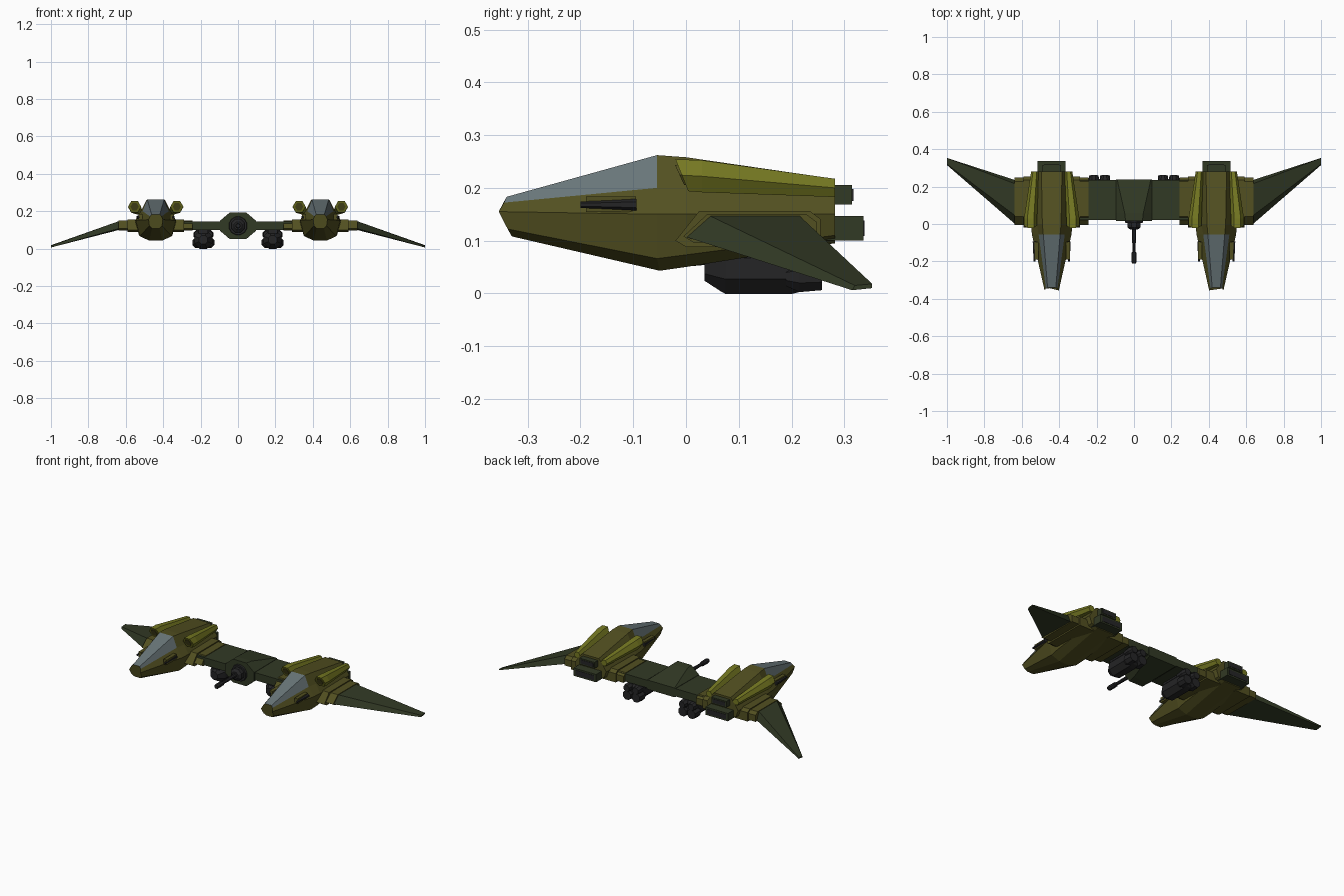
import bpy, bmesh
from math import sin, cos, pi

cube = bpy.data.objects.get("Cube")
if cube:
    bpy.data.objects.remove(cube, do_unlink=True)


def material(name, r, g, b):
    m = bpy.data.materials.new(name)
    m.use_nodes = True
    m.diffuse_color = (r, g, b, 1)
    m.node_tree.nodes["Principled BSDF"].inputs["Base Color"].default_value = (r, g, b, 1)
    return m


OLIVE = material("olive", 0.085, 0.08, 0.015)
LIME = material("light green", 0.18, 0.19, 0.016)
GREEN = material("dark green", 0.031, 0.041, 0.018)
GLASS = material("blue grey glass", 0.14, 0.18, 0.19)
BLACK = material("charcoal", 0.018, 0.018, 0.019)

HULL_X = 0.44


def loft(name, rings, mats, mirror=True, rule=None):
    """Skin a row of equal rings, cap the ends, mirror across x."""
    bm = bmesh.new()
    rows = [[bm.verts.new(p) for p in ring] for ring in rings]
    n = len(rows[0])
    for a, b in zip(rows, rows[1:]):
        for i in range(n):
            j = (i + 1) % n
            bm.faces.new((a[i], a[j], b[j], b[i]))
    bm.faces.new(rows[0])
    bm.faces.new(rows[-1])
    bmesh.ops.recalc_face_normals(bm, faces=bm.faces)
    if rule:
        for f in bm.faces:
            f.material_index = rule(f)
    me = bpy.data.meshes.new(name)
    bm.to_mesh(me)
    bm.free()
    for m in mats:
        me.materials.append(m)
    ob = bpy.data.objects.new(name, me)
    bpy.context.collection.objects.link(ob)
    if mirror:
        ob.modifiers.new("Mirror", "MIRROR")
    return ob


def box(name, mat, x, y, z, mirror=True):
    rings = [[(x[0], v, z[0]), (x[1], v, z[0]), (x[1], v, z[1]), (x[0], v, z[1])] for v in y]
    return loft(name, rings, [mat], mirror)


def ring(x, y, z, r, n=8, turn=0.5, slant=0):
    pts = []
    for i in range(n):
        a = (i + turn) * 2 * pi / n
        pts.append((x + r * cos(a), y - slant * sin(a), z + r * sin(a)))
    return pts


def tube(name, mat, x, z, stations, n=8, mirror=True):
    return loft(name, [ring(x, y, z, r, n) for y, r in stations], [mat], mirror)


# Hulls: half sections (y, half width, z) from top to bottom
def hull_ring(half):
    right = [(HULL_X + w, y, z) for y, w, z in half]
    left = [(HULL_X - w, y, z) for y, w, z in reversed(half)]
    return right + left


nose = [(-.34, .022, .183), (-.345, .031, .172), (-.355, .038, .155), (-.338, .034, .122), (-.33, .02, .108)]
shoulder = [(-.055, .045, .262), (-.055, .07, .2), (-.055, .106, .15), (-.055, .085, .066), (-.05, .035, .043)]
spine = [(0, .05, .258), (0, .08, .2), (0, .11, .15), (0, .09, .073), (0, .04, .05)]
tail = [(.282, .055, .217), (.282, .08, .19), (.282, .105, .15), (.282, .09, .11), (.282, .05, .095)]


def canopy_rule(f):
    c = f.calc_center_median()
    return 1 if -.33 < c.y < -.1 and c.z > .19 else 0


loft("hull", [hull_ring(s) for s in (nose, shoulder, spine, tail)], [OLIVE, GLASS], rule=canopy_rule)

for side, label in ((-1, "inner"), (1, "outer")):
    # Side boosters with hexagonal intakes
    x0, x1 = HULL_X + side * .113, HULL_X + side * .09
    loft(label + "_booster",
         [ring(x0, -.008, .224, .035, 6, 0, .014), ring(x0, .03, .222, .035, 6, 0),
          ring(x1, .282, .2, .02, 6, 0)], [LIME])
    loft(label + "_booster_intake",
         [ring(x0, -.012, .224, .022, 6, 0, .01), ring(x0, -.004, .224, .022, 6, 0, .01)], [OLIVE])
    # Nose guns
    gx = HULL_X + side * .084
    box(label + "_gun_housing", OLIVE, (gx - .013, gx + .008), (-.19, -.095), (.154, .184))
    tube(label + "_gun_barrel", BLACK, gx + side * .008, .168, [(-.2, .006), (-.15, .008), (-.094, .011)], 6)
    # Wing roots: wide inner step and narrower outer step
    for part, w0, w1, y0, y1, z0, z1 in (("step", .05, .15, -.02, .255, .088, .156),
                                         ("wing_root", .14, .198, -.005, .248, .096, .15)):
        rings = []
        for w in (w0, w1):
            x = HULL_X + side * w
            rings.append([(x, y0, z0 + .012), (x, y0 + .045, z1), (x, y1 - .02, z1),
                          (x, y1, z1 - .015), (x, y1, z0), (x, y0 + .02, z0)])
        loft(label + "_" + part, rings, [OLIVE])

# Swept, drooping outer wings
loft("outer_wing",
     [[(.636, .0, .107), (.636, .045, .147), (.636, .215, .147), (.636, .235, .1)],
      [(1, .315, .006), (1, .32, .015), (1, .353, .018), (1, .353, .01)]], [GREEN])

# Rear engine exhausts
box("main_exhaust", GREEN, (HULL_X - .075, HULL_X + .075), (.25, .336), (.1, .147))
box("main_exhaust_opening", BLACK, (HULL_X - .062, HULL_X + .062), (.33, .338), (.109, .138))
box("upper_exhaust", GREEN, (HULL_X - .05, HULL_X + .05), (.25, .315), (.168, .205))
box("upper_exhaust_opening", BLACK, (HULL_X - .042, HULL_X + .042), (.31, .317), (.175, .198))

# Centre wing joining the hulls
box("centre_wing", GREEN, (-.3, .3), (.022, .235), (.1, .146), False)

# Central pod fading into the wing at the rear
def pod_ring(y, wide, narrow, top, bottom):
    prof = [(wide, .148), (narrow, top), (-narrow, top), (-wide, .148),
            (-wide, .096), (-narrow, bottom), (narrow, bottom), (wide, .096)]
    return [(x, y, z) for x, z in prof]


loft("centre_pod", [pod_ring(.015, .097, .045, .192, .052), pod_ring(.06, .097, .05, .188, .056),
                    pod_ring(.238, .095, .09, .15, .094)], [GREEN], False)

# Nose turret and its long cannon
tube("turret_ring", BLACK, 0, .122, [(.02, .052), (.006, .048)], 12, False)
tube("turret_mount", BLACK, 0, .122, [(.01, .038), (-.018, .038), (-.03, .022)], 8, False)
tube("cannon", BLACK, 0, .122, [(-.02, .012), (-.15, .009), (-.152, .014), (-.2, .015), (-.21, .011)], 8, False)

# Underslung engines with pylons and twin nozzles
tube("lower_engine", BLACK, .185, .047,
     [(.035, .025), (.065, .046), (.075, .052), (.2, .052), (.23, .044), (.24, .036)])
box("engine_pylon", BLACK, (.16, .21), (.05, .215), (.08, .11))
for dx, label in ((-.03, "inner"), (.03, "outer")):
    tube(label + "_nozzle", BLACK, .185 + dx, .032, [(.19, .02), (.215, .032), (.258, .028)])
    tube(label + "_top_nozzle", BLACK, .185 + dx, .075, [(.19, .02), (.24, .026), (.262, .02)])
